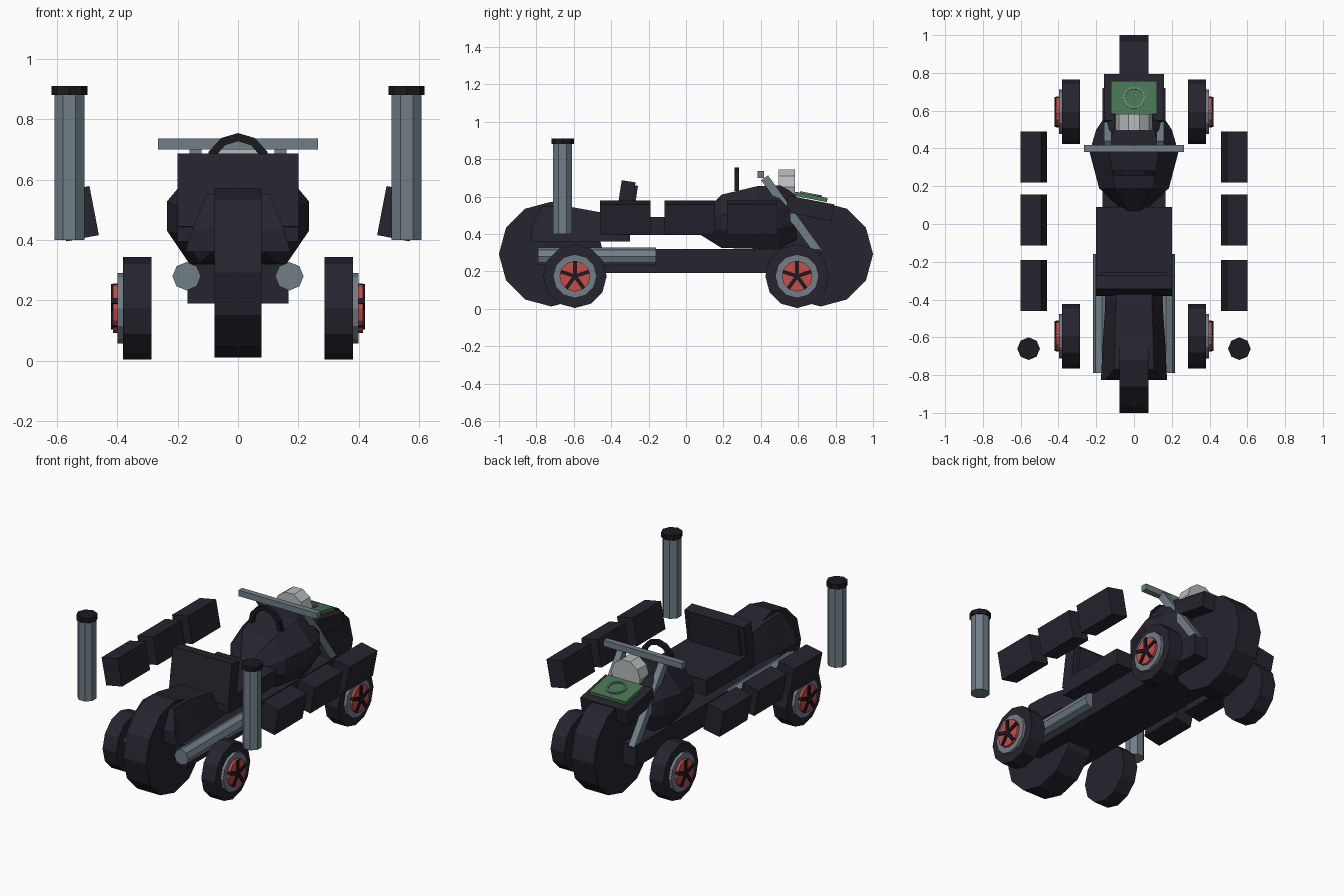
import bpy, bmesh, math
from mathutils import Matrix, Vector

if "Cube" in bpy.data.objects:
    bpy.data.objects.remove(bpy.data.objects["Cube"])


def mat(name, rgb):
    m = bpy.data.materials.new(name)
    m.diffuse_color = (*rgb, 1)
    m.use_nodes = True
    m.node_tree.nodes["Principled BSDF"].inputs["Base Color"].default_value = m.diffuse_color
    return m


DARK = mat("dark_body", (0.019, 0.018, 0.028))
BLACK = mat("black", (0.010, 0.010, 0.014))
STEEL = mat("steel_grey", (0.16, 0.21, 0.24))
PALE = mat("pale_grey", (0.48, 0.50, 0.50))
GREEN = mat("panel_green", (0.06, 0.18, 0.08))
RED = mat("hub_red", (0.60, 0.07, 0.06))


def finish(name, bm, m):
    bmesh.ops.recalc_face_normals(bm, faces=bm.faces)
    me = bpy.data.meshes.new(name)
    bm.to_mesh(me)
    bm.free()
    me.materials.append(m)
    ob = bpy.data.objects.new(name, me)
    bpy.context.collection.objects.link(ob)
    return ob


def box(name, c, size, m, rx=0.0, ry=0.0):
    bm = bmesh.new()
    M = (Matrix.Translation(c) @ Matrix.Rotation(rx, 4, 'X')
         @ Matrix.Rotation(ry, 4, 'Y') @ Matrix.Diagonal((*size, 1)))
    bmesh.ops.create_cube(bm, size=1, matrix=M)
    return finish(name, bm, m)


def cyl(name, a, b, r, n, m, turn=0.0):
    a, b = Vector(a), Vector(b)
    d = b - a
    bm = bmesh.new()
    M = (Matrix.Translation((a + b) / 2) @ d.to_track_quat('Z', 'Y').to_matrix().to_4x4()
         @ Matrix.Rotation(turn, 4, 'Z'))
    bmesh.ops.create_cone(bm, cap_ends=True, segments=n, radius1=r, radius2=r,
                          depth=d.length, matrix=M)
    return finish(name, bm, m)


def loft(name, rings, m):
    bm = bmesh.new()
    vs = [[bm.verts.new(p) for p in ring] for ring in rings]
    n = len(vs[0])
    for r0, r1 in zip(vs, vs[1:]):
        for i in range(n):
            bm.faces.new((r0[i], r0[(i + 1) % n], r1[(i + 1) % n], r1[i]))
    bm.faces.new(vs[0])
    bm.faces.new(vs[-1])
    return finish(name, bm, m)


# Main wheels on the centre line
for y, tag in ((-0.72, "front"), (0.72, "rear")):
    cyl(tag + "_main_wheel", (-0.077, y, 0.292), (0.077, y, 0.292), 0.28, 12, DARK)

# Four side wheels: tyre, rim, hub and five spokes
for s, side in ((-1, "left"), (1, "right")):
    for y, tag in ((-0.594, "front"), (0.594, "rear")):
        n = f"{side}_{tag}_"
        z = 0.174
        cyl(n + "tyre", (s * 0.287, y, z), (s * 0.38, y, z), 0.17, 12, DARK)
        cyl(n + "rim", (s * 0.375, y, z), (s * 0.398, y, z), 0.117, 12, STEEL)
        cyl(n + "hub", (s * 0.39, y, z), (s * 0.413, y, z), 0.082, 12, RED)
        for k in range(5):
            a = k * math.tau / 5
            box(n + f"spoke_{k}", (s * 0.409, y + 0.04 * math.sin(a), z + 0.04 * math.cos(a)),
                (0.022, 0.02, 0.08), BLACK, rx=-a)

# Chassis beam
box("chassis", (0, 0, 0.255), (0.334, 1.44, 0.13), DARK)

# Front fender, wide at the bottom and narrow on top
low = [(-0.825, 0.175), (-0.30, 0.14)]
prof = [(-0.825, 0.36, 0.44, 0.175, 0.150), (-0.77, 0.36, 0.55, 0.172, 0.105),
        (-0.62, 0.36, 0.545, 0.165, 0.102), (-0.40, 0.36, 0.505, 0.15, 0.095),
        (-0.30, 0.36, 0.42, 0.14, 0.09)]
loft("front_fender", [[(-wb, y, zb), (wb, y, zb), (wt, y, zt), (-wt, y, zt)]
                      for y, zb, zt, wb, wt in prof], DARK)

# Seat with slightly tilted backrest
box("seat", (0, -0.14, 0.442), (0.40, 0.46, 0.095), DARK)
box("seat_backrest", (0, -0.325, 0.56), (0.40, 0.075, 0.245), DARK, rx=-0.15)
box("backrest_cushion", (0, -0.285, 0.57), (0.34, 0.03, 0.18), DARK, rx=-0.15)

# Faceted tank: eight-sided rings along the length
tank = [(0.07, 0.06, 0.40, 0.49), (0.19, 0.185, 0.325, 0.61), (0.38, 0.235, 0.32, 0.655),
        (0.50, 0.20, 0.32, 0.66), (0.59, 0.14, 0.37, 0.61)]
rings = []
for y, w, zb, zt in tank:
    h = zt - zb
    rings.append([(x * w, y, zb + f * h) for x, f in
                  ((-0.68, 0), (0.68, 0), (1, 0.33), (1, 0.62), (0.55, 1),
                   (-0.55, 1), (-1, 0.62), (-1, 0.33))])
loft("tank", rings, DARK)

# Arched handle over the tank
arch = [(math.cos(math.pi * k / 6), math.sin(math.pi * k / 6)) for k in range(7)]
loft("arch_handle", [[(r * c, y, 0.63 + (r + 0.012) * t) for r, y in
                      ((0.112, 0.258), (0.112, 0.284), (0.085, 0.284), (0.085, 0.258))]
                     for c, t in arch], BLACK)

# Dashboard, green panel and ring dial, all on the same slope
tilt = -0.19
box("dashboard", (0, 0.662, 0.537), (0.32, 0.25, 0.09), DARK, rx=tilt)
box("green_panel", (0, 0.668, 0.598), (0.244, 0.178, 0.022), GREEN, rx=tilt)
bm = bmesh.new()
M = Matrix.Translation((0, 0.668, 0.612)) @ Matrix.Rotation(tilt, 4, 'X')
N = 16
loop = [[bm.verts.new(M @ Vector((r * math.cos(k * math.tau / N), r * math.sin(k * math.tau / N), z)))
         for r, z in ((0.059, -0.004), (0.059, 0.005), (0.048, 0.005), (0.048, -0.004))]
        for k in range(N)]
for k in range(N):
    p, q = loop[k], loop[(k + 1) % N]
    for i in range(4):
        bm.faces.new((p[i], p[(i + 1) % 4], q[(i + 1) % 4], q[i]))
finish("dial_ring", bm, STEEL)

# Pale drum gauge behind the handlebar
cyl("drum_gauge", (0, 0.495, 0.652), (0, 0.582, 0.652), 0.098, 10, PALE, math.pi / 10)

# Handlebar and fork legs
box("handlebar", (0, 0.40, 0.718), (0.53, 0.036, 0.036), STEEL)
fork_a, fork_b = Vector((0, 0.42, 0.70)), Vector((0, 0.71, 0.30))
ang = math.atan2(0.29, 0.40)
for s, side in ((-1, "left"), (1, "right")):
    c = (fork_a + fork_b) / 2
    box(side + "_fork", (s * 0.14, c.y, c.z), (0.04, 0.045, (fork_b - fork_a).length),
        STEEL, rx=ang)

    # Horizontal exhaust pipe
    cyl(side + "_exhaust", (s * 0.17, -0.79, 0.28), (s * 0.17, -0.16, 0.28), 0.047, 8, STEEL)

    # Upright smoke stack and cap
    x = s * 0.558
    cyl(side + "_stack", (x, -0.66, 0.40), (x, -0.66, 0.885), 0.054, 8, STEEL, math.pi / 8)
    cyl(side + "_stack_cap", (x, -0.66, 0.88), (x, -0.66, 0.91), 0.06, 8, BLACK)

    # Floating side boxes leaning outward
    for k, y in enumerate((-0.325, 0.02, 0.355)):
        box(f"{side}_side_box_{k + 1}", (s * 0.53, y, 0.487), (0.11, 0.27, 0.165), DARK,
            ry=s * 0.19)
